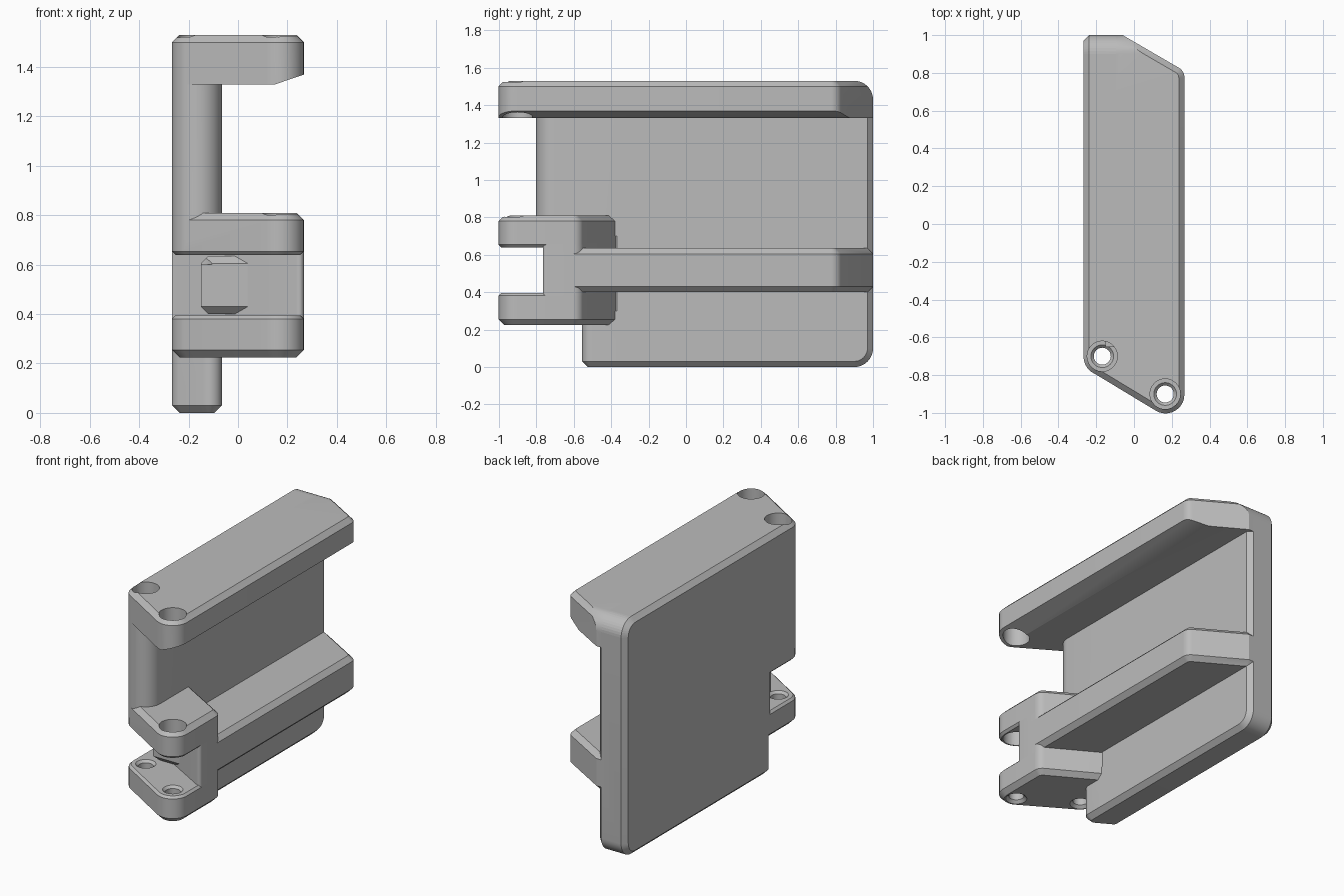
import bpy, bmesh, math
from mathutils import Vector

if "Cube" in bpy.data.objects:
    bpy.data.objects.remove(bpy.data.objects["Cube"], do_unlink=True)

H = 0.267          # half width
INNER = -0.065     # inner face of the plate
TOP = 1.53
BEVEL = 0.03

grey = bpy.data.materials.new("plain grey")
grey.use_nodes = True
grey.diffuse_color = (0.5, 0.5, 0.5, 1)
grey.node_tree.nodes["Principled BSDF"].inputs["Base Color"].default_value = (0.5, 0.5, 0.5, 1)


def rounded(corners, steps=10):
    """Counter-clockwise outline from (u, v, radius) corners."""
    out = []
    for i, (u, v, r) in enumerate(corners):
        p = Vector((u, v))
        if r == 0:
            out.append(p)
            continue
        a = (Vector(corners[i - 1][:2]) - p).normalized()
        b = (Vector(corners[(i + 1) % len(corners)][:2]) - p).normalized()
        half = a.angle(b) / 2
        centre = p + (a + b).normalized() * r / math.sin(half)
        start = p + a * r / math.tan(half) - centre
        end = p + b * r / math.tan(half) - centre
        sweep = math.pi - 2 * half
        for k in range(steps + 1):
            t = k / steps
            w = (math.sin((1 - t) * sweep) * start + math.sin(t * sweep) * end) / math.sin(sweep)
            out.append(centre + w)
    return out


def circle(cx, cy, r, n=40):
    return [Vector((cx + r * math.cos(math.tau * i / n), cy + r * math.sin(math.tau * i / n)))
            for i in range(n)]


def inset(loop, d):
    out = []
    for i, p in enumerate(loop):
        e1 = (p - loop[i - 1]).normalized()
        e2 = (loop[(i + 1) % len(loop)] - p).normalized()
        n1, n2 = Vector((-e1.y, e1.x)), Vector((-e2.y, e2.x))
        out.append(p + (n1 + n2) * d / (1 + n1.dot(n2)))
    return out


def prism(name, loop, lo, hi, c_lo=0, c_hi=0, axis="z"):
    """Extruded outline with chamfered (or flared, if negative) ends."""
    place = {"z": lambda u, v, w: (u, v, w),
             "x": lambda u, v, w: (w, u, v),
             "y": lambda u, v, w: (v, w, u)}[axis]
    levels = [(lo, c_lo)]
    if c_lo:
        levels.append((lo + abs(c_lo), 0))
    if c_hi:
        levels.append((hi - abs(c_hi), 0))
    levels.append((hi, c_hi))
    bm = bmesh.new()
    rings = [[bm.verts.new(place(p.x, p.y, w)) for p in (inset(loop, c) if c else loop)]
             for w, c in levels]
    n = len(loop)
    for r1, r2 in zip(rings, rings[1:]):
        for i in range(n):
            j = (i + 1) % n
            bm.faces.new((r1[i], r1[j], r2[j], r2[i]))
    bm.faces.new(rings[0][::-1])
    bm.faces.new(rings[-1])
    mesh = bpy.data.meshes.new(name)
    bm.to_mesh(mesh)
    bm.free()
    mesh.materials.append(grey)
    obj = bpy.data.objects.new(name, mesh)
    bpy.context.collection.objects.link(obj)
    return obj


def combine(target, other, operation):
    mod = target.modifiers.new(operation.lower(), "BOOLEAN")
    mod.operation, mod.object, mod.solver = operation, other, "EXACT"
    bpy.context.view_layer.objects.active = target
    bpy.ops.object.modifier_apply(modifier=mod.name)
    bpy.data.objects.remove(other, do_unlink=True)


# Slanted front nose shared by the rail and both hinge lugs
nose = [(-H, -0.757, 0.1), (H, -1.08, 0.1)]
tail = [(H, -0.57, 0.06), (-0.12, -0.348, 0), (-H, -0.348, 0)]


def side_profile(front):
    return rounded([(front, 0, 0), (1, 0, 0.1), (1, TOP, 0.1), (front, TOP, 0)])


# Back plate with rounded rear corners
body = prism("bracket_body", side_profile(-0.4), -H, INNER, BEVEL, BEVEL, "x")

# Top rail: trimmed by the rear rounding, sloped under its lip
rail = prism("top_rail", rounded(nose + [(H, 0.81, 0.06), (-0.06, 1, 0), (-H, 1, 0)]),
             1.33, TOP, 0, BEVEL)
combine(rail, prism("rear_trim", side_profile(-1.5), -H, 1, BEVEL, 0, "x"), "INTERSECT")
lip = [Vector(p) for p in ((1.3, 0.0635), (1.415, 0.4), (1.3, 0.4))]
combine(rail, prism("lip_cutter", lip, -2, 2, axis="y"), "DIFFERENCE")

# Front column above the hinge and slanted plate foot below it
column = prism("front_column", rounded([(-H, -0.802, 0.1), (INNER, -0.802, 0.1),
                                        (INNER, -0.2, 0), (-H, -0.2, 0)]),
               0.7, TOP, 0, BEVEL)
foot = prism("plate_foot", rounded([(-H, -0.475, 0.05), (INNER, -0.592, 0.05),
                                    (INNER, -0.2, 0), (-H, -0.2, 0)]),
             0, 0.3, BEVEL, 0)

# Hinge lugs and the core behind the slot
lug = rounded(nose + tail)
upper = prism("upper_lug", lug, 0.64, 0.81, 0.014, BEVEL)
lower = prism("lower_lug", lug, 0.225, 0.395, BEVEL, 0.014)
core = prism("hinge_core", rounded([(-H, -0.475, 0), (H, -0.78, 0.02)] + tail), 0.26, 0.775)

# Middle rail
middle = prism("middle_rail", rounded([(-0.15, -0.65, 0), (H, -0.65, 0), (H, 0.81, 0.06),
                                       (-0.06, 1, 0), (-0.095, 1, 0), (-0.15, 0.9, 0)]),
               0.4, 0.635, BEVEL, BEVEL)

for part in (column, rail, foot, core, upper, lower, middle):
    combine(body, part, "UNION")

# Two pin bores: wide above the slot, narrow and countersunk in the lower lug
for x, y in ((-0.168, -0.7), (0.165, -0.9)):
    combine(body, prism("wide_bore", circle(x, y, 0.08), 0.6, 1.6), "DIFFERENCE")
    combine(body, prism("narrow_bore", circle(x, y, 0.045), 0.215, 0.405, -0.028, -0.025),
            "DIFFERENCE")

bpy.ops.object.select_all(action="DESELECT")
body.select_set(True)
bpy.context.view_layer.objects.active = body
bpy.ops.object.shade_smooth_by_angle(angle=math.radians(25))
